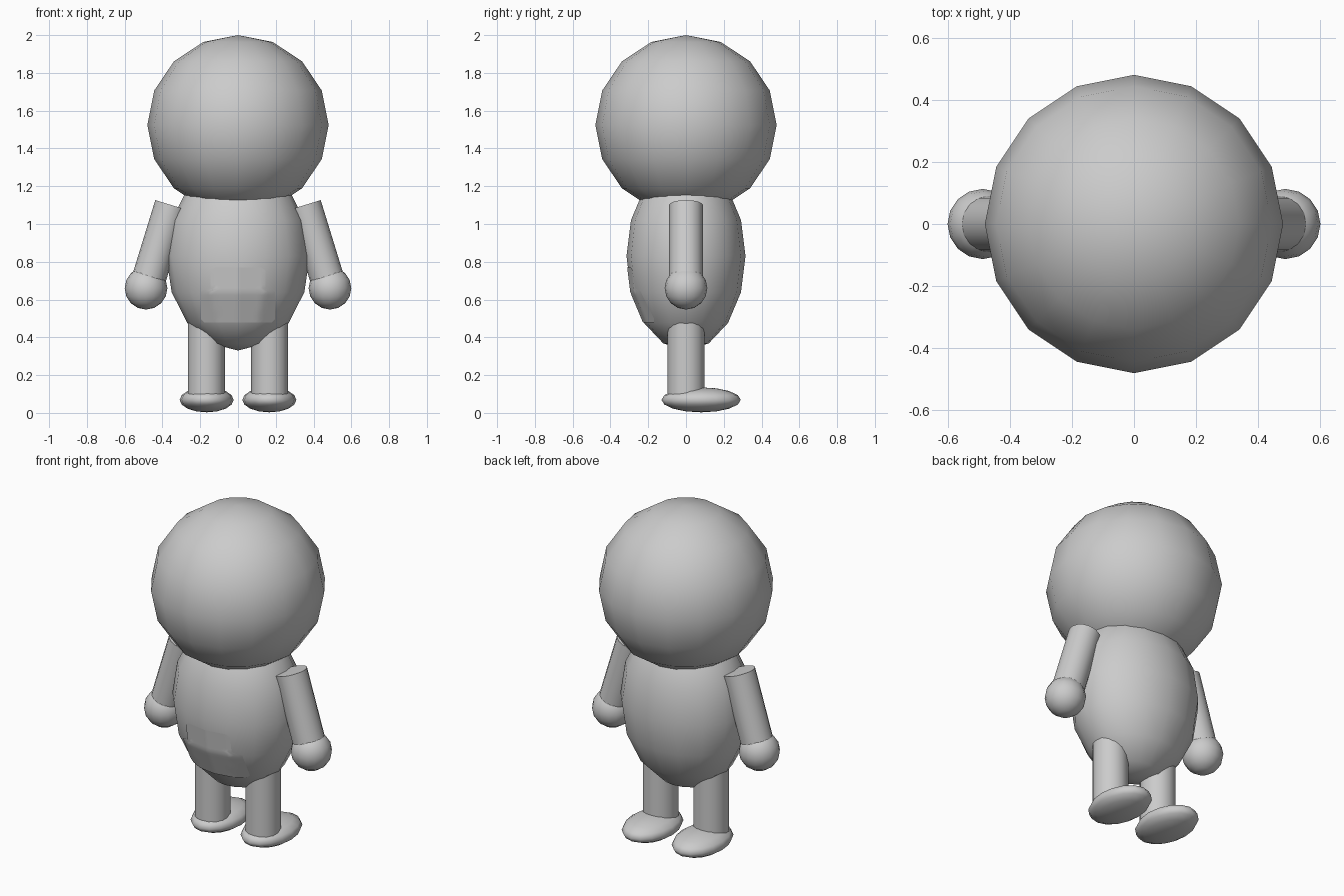
import bpy, bmesh
from math import sin, cos, radians
from mathutils import Matrix, Vector

if "Cube" in bpy.data.objects:
    bpy.data.objects.remove(bpy.data.objects["Cube"])


def make_object(name, bm):
    mesh = bpy.data.meshes.new(name)
    bm.to_mesh(mesh)
    bm.free()
    mesh.shade_smooth()
    obj = bpy.data.objects.new(name, mesh)
    bpy.context.collection.objects.link(obj)
    return obj


def ellipsoid(name, centre, radii):
    bm = bmesh.new()
    mat = Matrix.Translation(centre) @ Matrix.Diagonal((*radii, 1))
    bmesh.ops.create_uvsphere(bm, u_segments=16, v_segments=8, radius=1, matrix=mat)
    return make_object(name, bm)


def limb(name, start, end, radius):
    start, end = Vector(start), Vector(end)
    axis = end - start
    bm = bmesh.new()
    mat = Matrix.Translation((start + end) / 2) @ axis.to_track_quat('Z', 'Y').to_matrix().to_4x4()
    bmesh.ops.create_cone(bm, cap_ends=True, segments=16, radius1=radius,
                          radius2=radius, depth=axis.length, matrix=mat)
    # keep the cap rims crisp
    for e in bm.edges:
        if len(e.link_faces) == 2 and e.calc_face_angle() > radians(60):
            e.smooth = False
    return make_object(name, bm)


# Head and egg-shaped body
ellipsoid("head", (0, 0, 1.525), (0.48, 0.48, 0.475))
body = ellipsoid("body", (0, 0, 0.83), (0.38, 0.315, 0.5))

# Thin belly pocket hugging the front of the body
bm = bmesh.new()
bmesh.ops.create_grid(bm, x_segments=20, y_segments=16, size=1)
for v in bm.verts:
    z = 0.625 + v.co.y * 0.145
    half = 0.145 if z > 0.65 else 0.195
    if abs(v.co.y) > 0.95:
        half -= 0.02
    v.co = (v.co.x * half, -0.5, z)
pocket = make_object("belly_pocket", bm)
wrap = pocket.modifiers.new("wrap", 'SHRINKWRAP')
wrap.target = body
wrap.wrap_method = 'PROJECT'
wrap.use_project_y = True
wrap.use_positive_direction = True
wrap.wrap_mode = 'ABOVE_SURFACE'
wrap.offset = 0.004

# Arms, hands, legs and feet on both sides
for side, s in (("left", -1), ("right", 1)):
    limb(side + "_arm", (s * 0.352, 0, 1.10), (s * 0.475, 0, 0.70), 0.09)
    ellipsoid(side + "_hand", (s * 0.487, 0, 0.66), (0.113, 0.113, 0.113))
    limb(side + "_leg", (s * 0.168, 0, 0.48), (s * 0.168, 0, 0.08), 0.098)
    ellipsoid(side + "_foot", (s * 0.166, 0.08, 0.069), (0.143, 0.21, 0.066))
